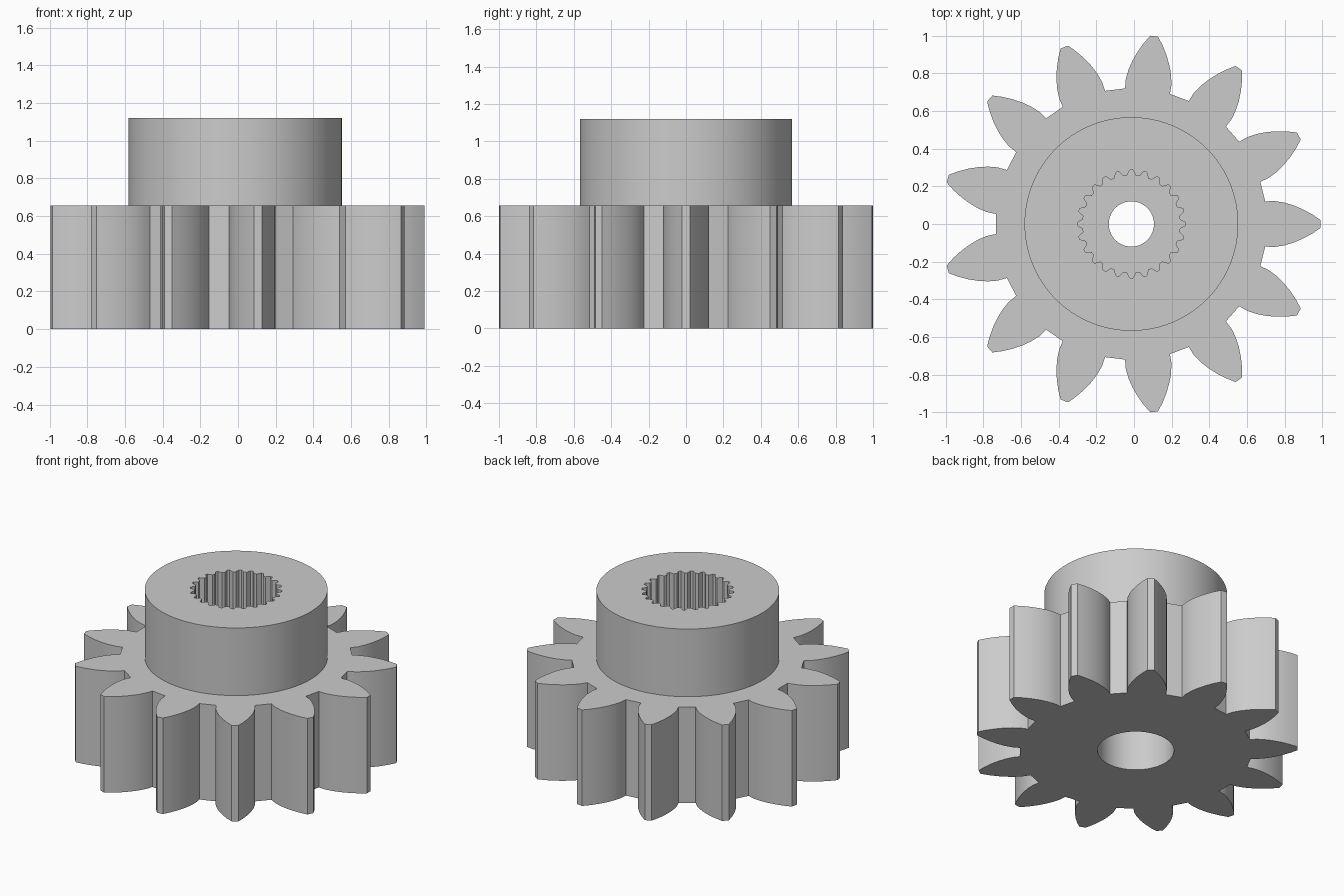
import bpy, bmesh, math
from mathutils import Matrix, Vector

cube = bpy.data.objects.get("Cube")
if cube:
    bpy.data.objects.remove(cube, do_unlink=True)

CENTRE_X = -0.014   # the odd tooth count shifts the axis off the bounding centre
TEETH, SPLINES = 13, 24
GEAR_TOP, HUB_TOP = 0.657, 1.12
POCKET_TOP, SPLINE_FLOOR = 0.56, 0.75

steel = bpy.data.materials.new("grey_metal")
steel.use_nodes = True
steel.diffuse_color = (0.6, 0.6, 0.6, 1)
steel.node_tree.nodes["Principled BSDF"].inputs["Base Color"].default_value = (0.6, 0.6, 0.6, 1)


def prism(name, outline, z0, z1):
    """Extrude a closed outline from z0 to z1."""
    bm = bmesh.new()
    base = bm.faces.new([bm.verts.new((x + CENTRE_X, y, z0)) for x, y in outline])
    top = bmesh.ops.extrude_face_region(bm, geom=[base], use_keep_orig=True)
    verts = [v for v in top["geom"] if isinstance(v, bmesh.types.BMVert)]
    bmesh.ops.translate(bm, verts=verts, vec=(0, 0, z1 - z0))
    bmesh.ops.recalc_face_normals(bm, faces=bm.faces)
    mesh = bpy.data.meshes.new(name)
    bm.to_mesh(mesh)
    bm.free()
    mesh.materials.append(steel)
    obj = bpy.data.objects.new(name, mesh)
    bpy.context.collection.objects.link(obj)
    return obj


def repeat(points, count):
    """Repeat one pitch of an outline around the axis."""
    out = []
    for i in range(count):
        turn = Matrix.Rotation(math.tau * i / count, 2)
        out += [tuple(turn @ Vector(p)) for p in points]
    return out


def circle(radius, sides=96):
    return repeat([(radius, 0)], sides)


def combine(target, tool, operation):
    """Apply a boolean and drop its tool."""
    mod = target.modifiers.new(operation, 'BOOLEAN')
    mod.operation, mod.object, mod.solver = operation, tool, 'EXACT'
    bpy.context.view_layer.objects.active = target
    bpy.ops.object.modifier_apply(modifier=mod.name)
    bpy.data.objects.remove(tool, do_unlink=True)


# Toothed wheel: one flank as (radius, half width), mirrored for the other side
flank = [(0.71, 0.12), (0.76, 0.122), (0.81, 0.114), (0.86, 0.099),
         (0.91, 0.078), (0.96, 0.051), (1.004, 0.021)]
tooth = [(r, -w) for r, w in flank] + [(r, w) for r, w in reversed(flank)]
gear = prism("pinion_gear", repeat(tooth, TEETH), 0, GEAR_TOP)

# Round hub on top
combine(gear, prism("hub", circle(0.567), GEAR_TOP - 0.1, HUB_TOP), 'UNION')

# Splined socket from above
groove = [(0.257, -0.024), (0.286, -0.008), (0.286, 0.008), (0.257, 0.024)]
combine(gear, prism("spline_cutter", repeat(groove, SPLINES), SPLINE_FLOOR, HUB_TOP + 0.1), 'DIFFERENCE')

# Screw hole through the web and wide pocket from below
combine(gear, prism("screw_hole_cutter", circle(0.12, 64), POCKET_TOP - 0.1, SPLINE_FLOOR + 0.1), 'DIFFERENCE')
combine(gear, prism("pocket_cutter", circle(0.237), -0.1, POCKET_TOP), 'DIFFERENCE')

# Smooth curved walls, crisp edges
bpy.ops.object.select_all(action='DESELECT')
gear.select_set(True)
bpy.context.view_layer.objects.active = gear
bpy.ops.object.shade_smooth_by_angle(angle=math.radians(28))
